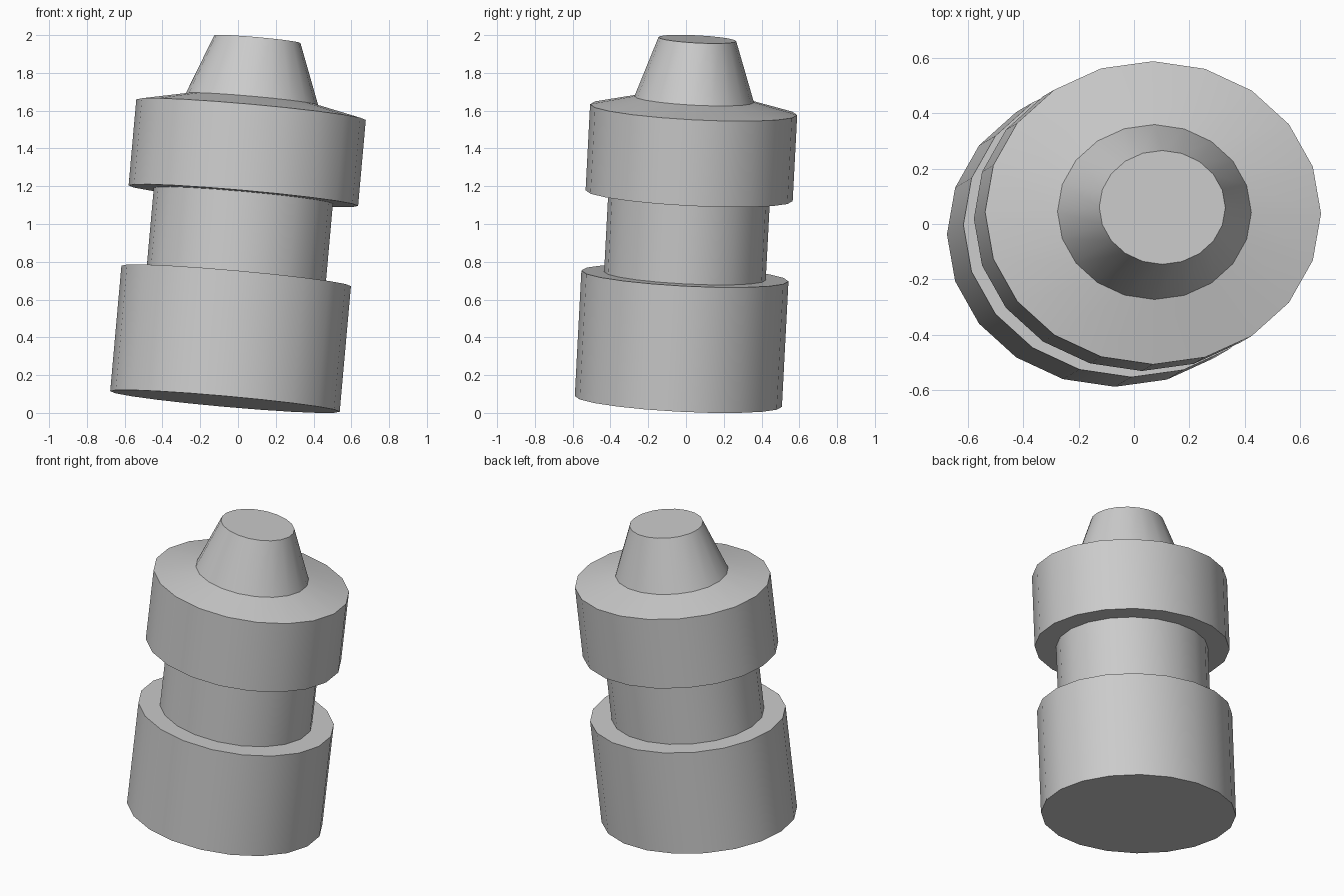
import bpy, bmesh, math
from mathutils import Matrix, Vector

if "Cube" in bpy.data.objects:
    bpy.data.objects.remove(bpy.data.objects["Cube"])

SIDES = 20
RATIO = 0.9   # depth / width of the oval cross-section

# (radius, height) along the axis, bottom to top
profile = [
    (0.61, 0.0), (0.61, 0.668),       # base drum
    (0.476, 0.668), (0.476, 1.095),   # neck
    (0.61, 1.095), (0.61, 1.553),     # collar
    (0.352, 1.608),                   # sloped shoulder
    (0.229, 1.928),                   # tapered tip
]

bm = bmesh.new()
rings = []
for r, h in profile:
    rings.append([bm.verts.new((r * math.cos(2 * math.pi * i / SIDES),
                                r * RATIO * math.sin(2 * math.pi * i / SIDES), h))
                  for i in range(SIDES)])
for low, high in zip(rings, rings[1:]):
    for i in range(SIDES):
        j = (i + 1) % SIDES
        bm.faces.new((low[i], low[j], high[j], high[i]))
bm.faces.new(rings[0][::-1])
bm.faces.new(rings[-1])

# lean towards +x and slightly +y, then centre and set on the ground
bm.transform(Matrix.Rotation(math.radians(-3), 4, 'X') @ Matrix.Rotation(math.radians(5.1), 4, 'Y'))
axes = [[v.co[k] for v in bm.verts] for k in range(3)]
bmesh.ops.translate(bm, verts=bm.verts, vec=Vector((
    -(min(axes[0]) + max(axes[0])) / 2,
    -(min(axes[1]) + max(axes[1])) / 2,
    -min(axes[2]))))

mesh = bpy.data.meshes.new("stepped_bottle")
bm.to_mesh(mesh)
bm.free()
bottle = bpy.data.objects.new("stepped_bottle", mesh)
bpy.context.collection.objects.link(bottle)
bpy.context.view_layer.objects.active = bottle
bottle.select_set(True)
bpy.ops.object.shade_smooth_by_angle(angle=math.radians(30))
# the shoulder meets the collar at a crisp edge; its own facets stay flat
for p in mesh.polygons:
    if len(p.vertices) == SIDES:
        p.use_smooth = False
